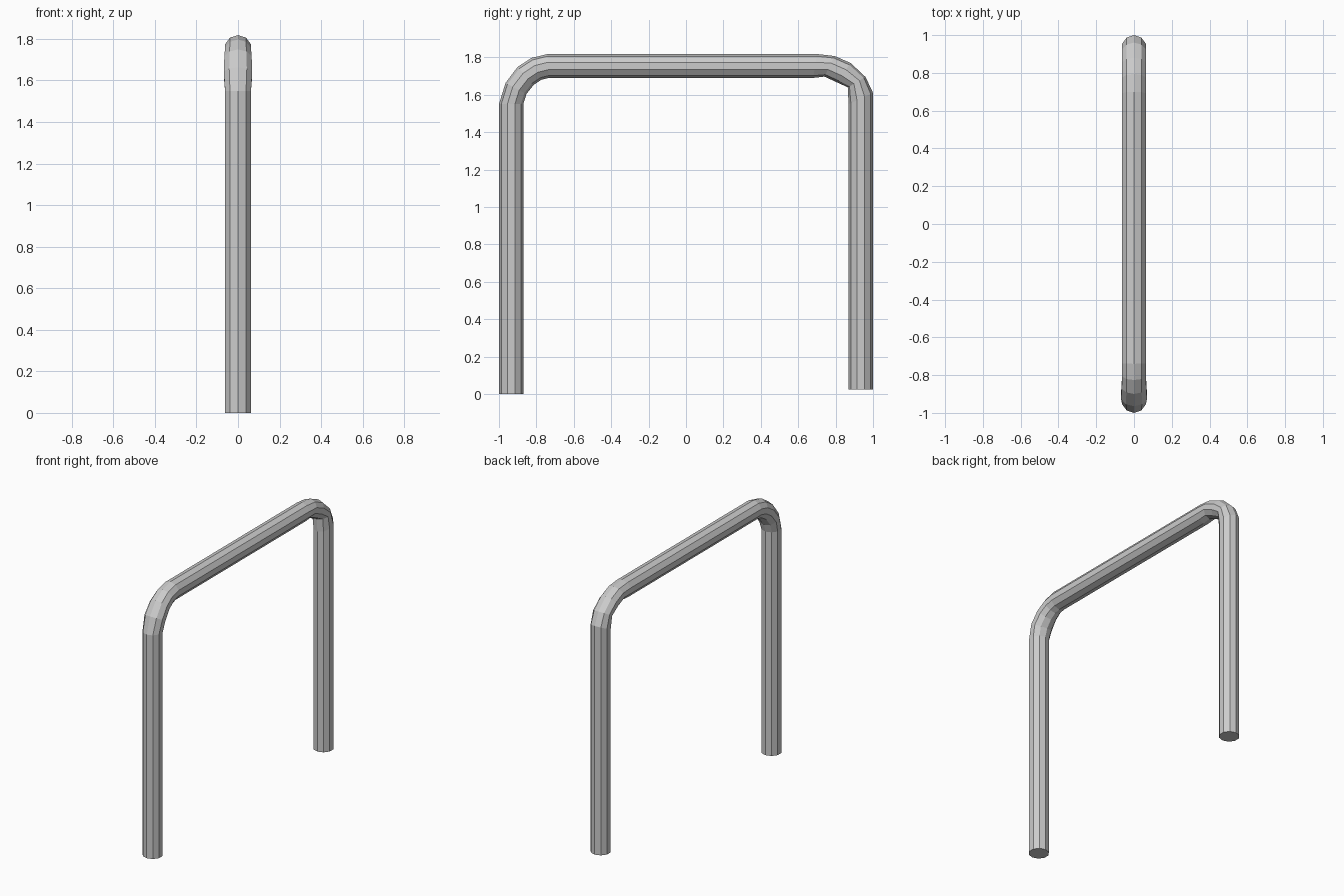
import bpy, bmesh, math
from mathutils import Vector

if "Cube" in bpy.data.objects:
    bpy.data.objects.remove(bpy.data.objects["Cube"])

SIDES = 10
# Each ring of the bent tube: outer (y, z), inner (y, z), half width in x
RINGS = [
    # front leg and front bend
    ((-1.00, 0.00), (-0.87, 0.00), 0.0657),
    ((-1.00, 1.55), (-0.87, 1.55), 0.0657),
    ((-0.965, 1.663), (-0.853, 1.604), 0.072),
    ((-0.90, 1.749), (-0.815, 1.652), 0.069),
    ((-0.826, 1.797), (-0.773, 1.68), 0.0657),
    ((-0.74, 1.818), (-0.735, 1.69), 0.0657),
    # top bar into back bend and back leg
    ((0.70, 1.818), (0.68, 1.69), 0.0657),
    ((0.795, 1.807), (0.74, 1.697), 0.0657),
    ((0.88, 1.77), (0.81, 1.665), 0.0657),
    ((0.96, 1.695), (0.865, 1.64), 0.0657),
    ((1.00, 1.61), (0.869, 1.55), 0.0657),
    ((1.00, 0.025), (0.87, 0.025), 0.0657),
]


def add_ring(bm, outer, inner, half_width):
    o, i = Vector((0, *outer)), Vector((0, *inner))
    mid, arm = (o + i) / 2, (o - i) / 2
    ring = []
    for k in range(SIDES):
        a = 2 * math.pi * k / SIDES
        ring.append(bm.verts.new(mid + arm * math.cos(a)
                                 + Vector((half_width * math.sin(a), 0, 0))))
    return ring


# Tube skin and flat end caps
bm = bmesh.new()
rings = [add_ring(bm, *r) for r in RINGS]
for a, b in zip(rings, rings[1:]):
    for k in range(SIDES):
        n = (k + 1) % SIDES
        bm.faces.new((a[k], a[n], b[n], b[k]))
bm.faces.new(rings[0])
bm.faces.new(rings[-1])
bmesh.ops.recalc_face_normals(bm, faces=bm.faces)

mesh = bpy.data.meshes.new("bent_tube_rail")
bm.to_mesh(mesh)
bm.free()
rail = bpy.data.objects.new("bent_tube_rail", mesh)
bpy.context.collection.objects.link(rail)
